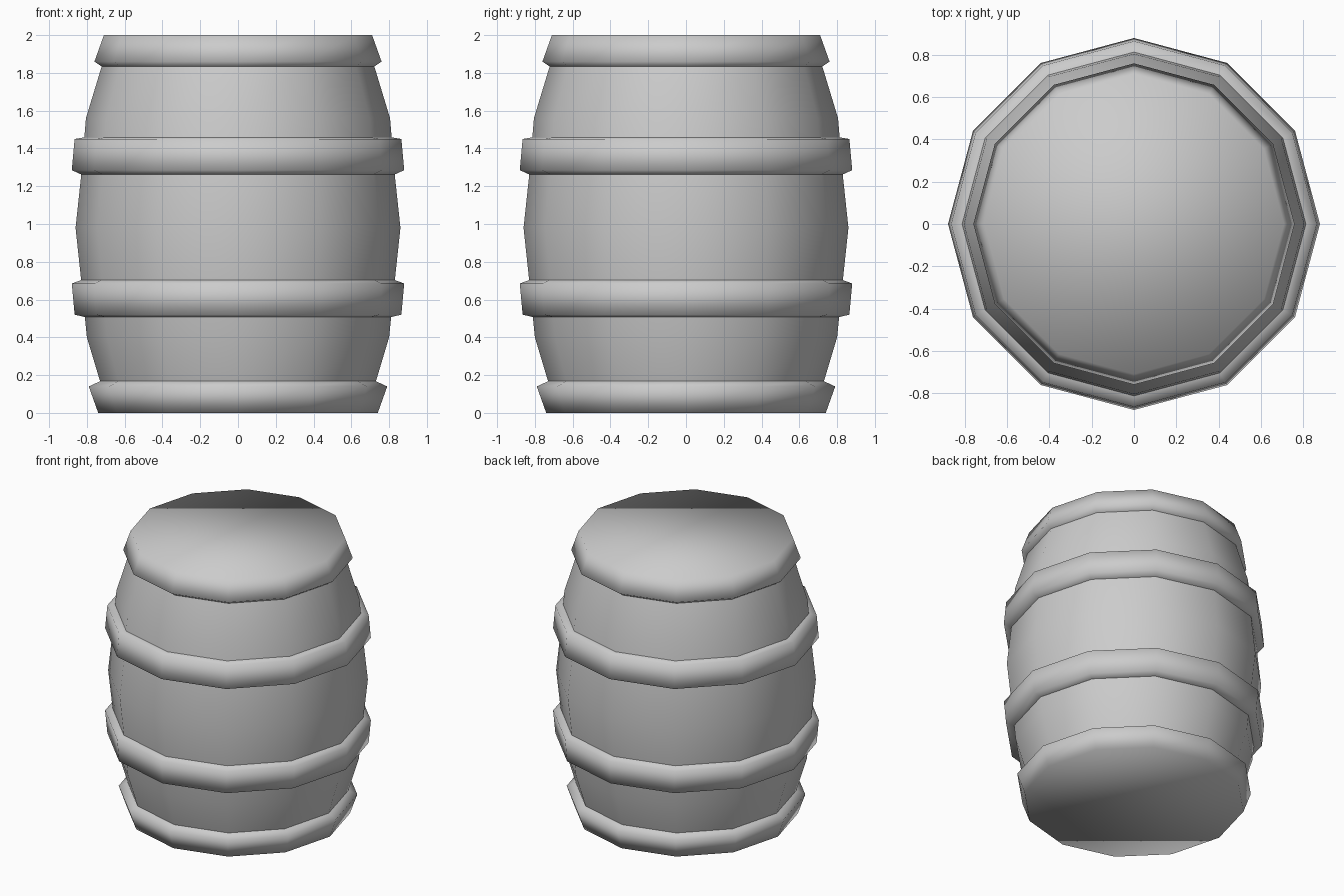
import bpy
import bmesh
from math import cos, sin, pi

SIDES = 12

if "Cube" in bpy.data.objects:
    bpy.data.objects.remove(bpy.data.objects["Cube"], do_unlink=True)

grey = bpy.data.materials.new("plain_grey")
grey.use_nodes = True
colour = (0.6, 0.6, 0.6, 1)
grey.diffuse_color = colour
grey.node_tree.nodes["Principled BSDF"].inputs["Base Color"].default_value = colour


def lathe(name, profile, cap_bottom=False, cap_top=False):
    """Spin a (radius, height) profile, listed upwards, into a smooth faceted part."""
    bm = bmesh.new()
    rings = []
    for r, z in profile:
        angles = [2 * pi * i / SIDES for i in range(SIDES)]
        rings.append([bm.verts.new((r * cos(a), r * sin(a), z)) for a in angles])
    for low, high in zip(rings, rings[1:]):
        for i in range(SIDES):
            j = (i + 1) % SIDES
            bm.faces.new((low[i], low[j], high[j], high[i]))
    if cap_bottom:
        bm.faces.new(rings[0][::-1])
    if cap_top:
        bm.faces.new(rings[-1])
    for face in bm.faces:
        face.smooth = True
    mesh = bpy.data.meshes.new(name)
    bm.to_mesh(mesh)
    bm.free()
    mesh.materials.append(grey)
    obj = bpy.data.objects.new(name, mesh)
    bpy.context.collection.objects.link(obj)


# Bulging wooden body
lathe("barrel_body", [(0.725, 0.15), (0.80, 0.40), (0.83, 0.70), (0.86, 0.98),
                      (0.83, 1.26), (0.805, 1.56), (0.72, 1.84)])

# Two hoops around the belly, mirrored in height
lathe("lower_hoop", [(0.80, 0.505), (0.865, 0.52), (0.88, 0.685), (0.825, 0.705)])
lathe("upper_hoop", [(0.825, 1.26), (0.88, 1.285), (0.865, 1.45), (0.805, 1.46)])

# End hoops that carry the closed lids
lathe("bottom_hoop_and_base", [(0.74, 0), (0.79, 0.14), (0.725, 0.17)], cap_bottom=True)
lathe("top_hoop_and_lid", [(0.715, 1.83), (0.76, 1.86), (0.71, 2.0)], cap_top=True)
